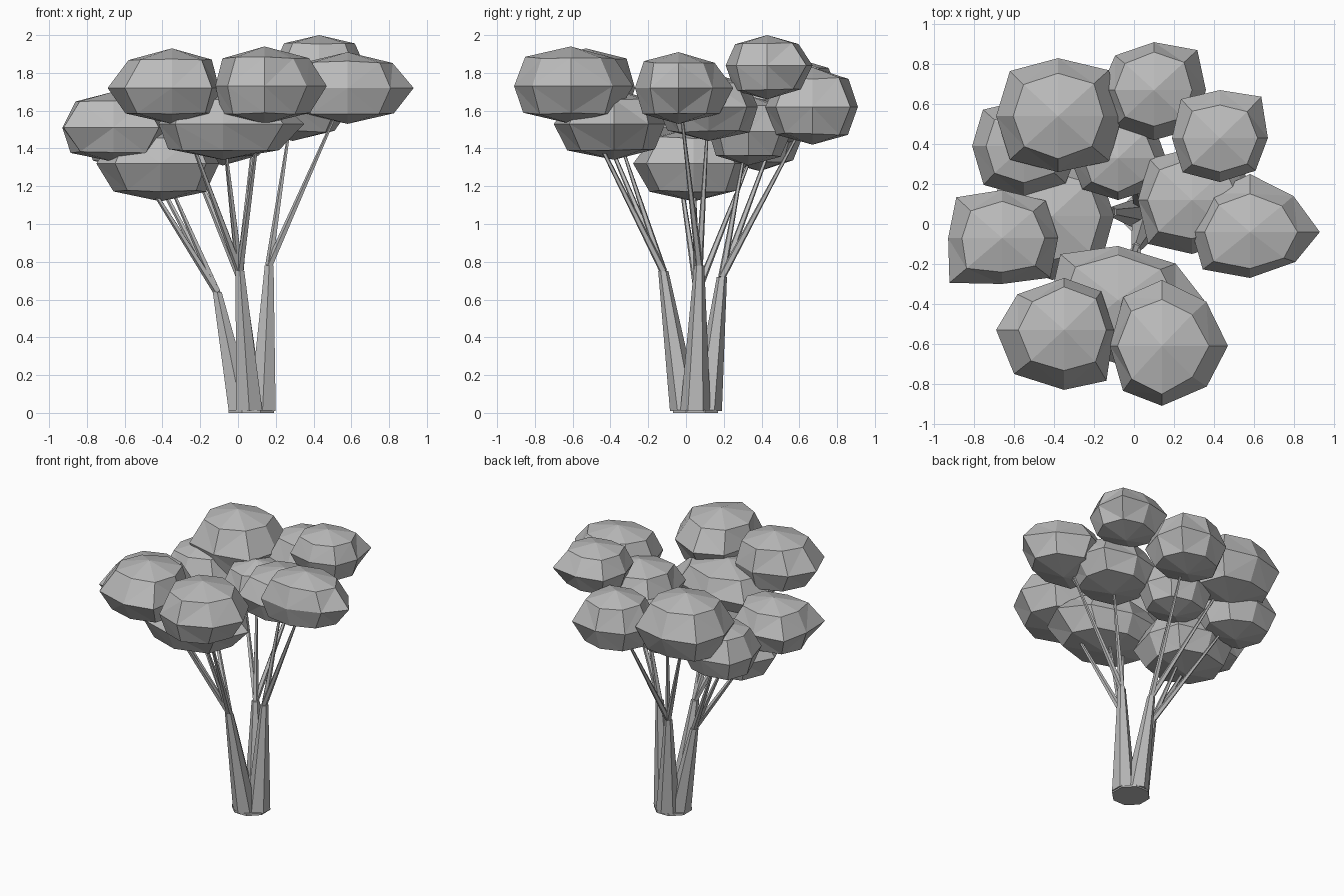
import bpy
import bmesh
import math
import random
from mathutils import Vector

random.seed(4)
if "Cube" in bpy.data.objects:
    bpy.data.objects.remove(bpy.data.objects["Cube"])

# One plain grey for the whole tree
grey = bpy.data.materials.new("plain grey")
grey.use_nodes = True
colour = (0.5, 0.5, 0.5, 1)
grey.diffuse_color = colour
grey.node_tree.nodes["Principled BSDF"].inputs["Base Color"].default_value = colour


def finish(name, bm):
    """Turn a bmesh into a flat shaded object."""
    bmesh.ops.recalc_face_normals(bm, faces=bm.faces)
    mesh = bpy.data.meshes.new(name)
    bm.to_mesh(mesh)
    bm.free()
    mesh.materials.append(grey)
    obj = bpy.data.objects.new(name, mesh)
    bpy.context.collection.objects.link(obj)
    return obj


def limb(name, start, end, r_start, r_end, sides, level_ends=False):
    """Tapered limb between two points, with horizontal or square-cut ends."""
    start, end = Vector(start), Vector(end)
    turn = Vector((0, 0, 1)).rotation_difference(end - start)
    bm = bmesh.new()
    rings = []
    for centre, radius in ((start, r_start), (end, r_end)):
        ring = []
        for i in range(sides):
            angle = math.tau * (i + 0.5) / sides
            offset = Vector((math.cos(angle), math.sin(angle), 0)) * radius
            if not level_ends:
                offset = turn @ offset
            ring.append(bm.verts.new(centre + offset))
        rings.append(ring)
    for i in range(sides):
        j = (i + 1) % sides
        bm.faces.new((rings[0][i], rings[0][j], rings[1][j], rings[1][i]))
    bm.faces.new(rings[0][::-1])
    bm.faces.new(rings[1])
    return finish(name, bm)


def leaf_clump(name, corners, hub, x_range, y_range, z_range):
    """Eight-sided faceted clump stretched from its hub to the given extents.
    The corners swell by the factors for +x+y, -x+y, -x-y and +x-y."""
    bm = bmesh.new()
    bmesh.ops.create_uvsphere(bm, u_segments=8, v_segments=4, radius=1)
    for v in bm.verts:
        p = v.co.copy()
        shoulder = 0.1 < abs(p.z) < 0.9
        grow = 1
        if min(abs(p.x), abs(p.y)) > 0.1:     # uneven corners
            if p.y > 0:
                grow = corners[0] if p.x > 0 else corners[1]
            else:
                grow = corners[2] if p.x < 0 else corners[3]
        if shoulder:                          # rounder, lightly uneven shoulders
            low = 1.0 if p.z > 0 else 1.05
            grow = math.sqrt(grow) * random.uniform(low, low + 0.12)
            p.z *= random.uniform(0.98, 1.06)
        p.x, p.y = p.x * grow, p.y * grow
        for axis, limits in enumerate((x_range, y_range, z_range)):
            reach = limits[1] - hub[axis] if p[axis] > 0 else hub[axis] - limits[0]
            if shoulder and axis < 2:         # even out the two sides
                reach = 0.3 * reach + 0.35 * (limits[1] - limits[0])
            v.co[axis] = hub[axis] + p[axis] * reach
    bmesh.ops.triangulate(bm, faces=bm.faces)
    return finish(name, bm)


# Stems: foot, fork, and the clumps each carries (hub, x, y and z extents)
stems = {
    "front": ((0.06, -0.005, 0.01), (0.01, -0.12, 0.75), (
        ((0.14, -0.61, 1.73), (-0.12, 0.47), (-0.91, -0.28), (1.53, 1.94)),
        ((-0.35, -0.53, 1.72), (-0.69, -0.10), (-0.83, -0.27), (1.53, 1.93)),
        ((-0.08, -0.38, 1.53), (-0.42, 0.35), (-0.70, -0.11), (1.34, 1.71)))),
    "left": ((0.13, 0.05, 0.01), (0.165, 0.07, 0.78), (
        ((0.58, -0.04, 1.72), (0.29, 0.93), (-0.27, 0.25), (1.53, 1.91)),
        ((0.43, 0.43, 1.84), (0.19, 0.67), (0.21, 0.67), (1.66, 2.0)),
        ((0.29, 0.12, 1.62), (0.02, 0.60), (-0.15, 0.38), (1.44, 1.80)))),
    "back": ((0.07, 0.11, 0.01), (0.01, 0.19, 0.72), (
        ((-0.38, 0.54, 1.66), (-0.69, -0.06), (0.26, 0.83), (1.43, 1.89)),
        ((0.10, 0.67, 1.62), (-0.17, 0.36), (0.42, 0.91), (1.42, 1.83)),
        ((-0.08, 0.33, 1.49), (-0.32, 0.16), (0.12, 0.56), (1.31, 1.68)))),
    "right": ((0.02, 0.05, 0.01), (-0.11, 0.06, 0.64), (
        ((-0.66, -0.07, 1.51), (-0.93, -0.38), (-0.30, 0.17), (1.33, 1.70)),
        ((-0.41, 0.04, 1.32), (-0.75, -0.10), (-0.28, 0.32), (1.12, 1.51)),
        ((-0.55, 0.39, 1.47), (-0.81, -0.27), (0.14, 0.62), (1.28, 1.67)))),
}
# Corner swelling of the clumps, in the same order
corner_shapes = {
    "front": ((0.95, 1.05, 1.06, 0.96), (1.05, 0.97, 1.04, 1.2), (0.95, 1.2, 1.05, 1.05)),
    "left": ((0.88, 0.95, 1.15, 0.92), (1.22, 1.15, 1.1, 1.05), (1.1, 1.12, 1.15, 1.05)),
    "back": ((1.12, 1.1, 1.1, 1.14), (1.18, 1.02, 1.05, 1.1), (1.05, 1.05, 1.05, 1.05)),
    "right": ((1.1, 1.2, 1.38, 1.22), (1.1, 1.0, 1.0, 1.1), (1.0, 1.12, 1.1, 1.05)),
}

for side, (foot, fork, clumps) in stems.items():
    limb(side + "_trunk", foot, fork, 0.08, 0.027, 6, level_ends=True)
    places = ("outer", "upper", "inner")
    for clump, corners, place in zip(clumps, corner_shapes[side], places):
        hub = clump[0]
        # the topmost clump is carried by the one beneath it
        start = clumps[2][0] if (side, place) == ("left", "upper") else fork
        limb(f"{side}_{place}_branch", start, hub, 0.021, 0.005, 5)
        leaf_clump(f"{side}_{place}_foliage", corners, *clump)

# Flat foot joining the trunks
limb("trunk_foot", (0.07, 0.05, 0), (0.07, 0.05, 0.015), 0.13, 0.13, 8, level_ends=True)
